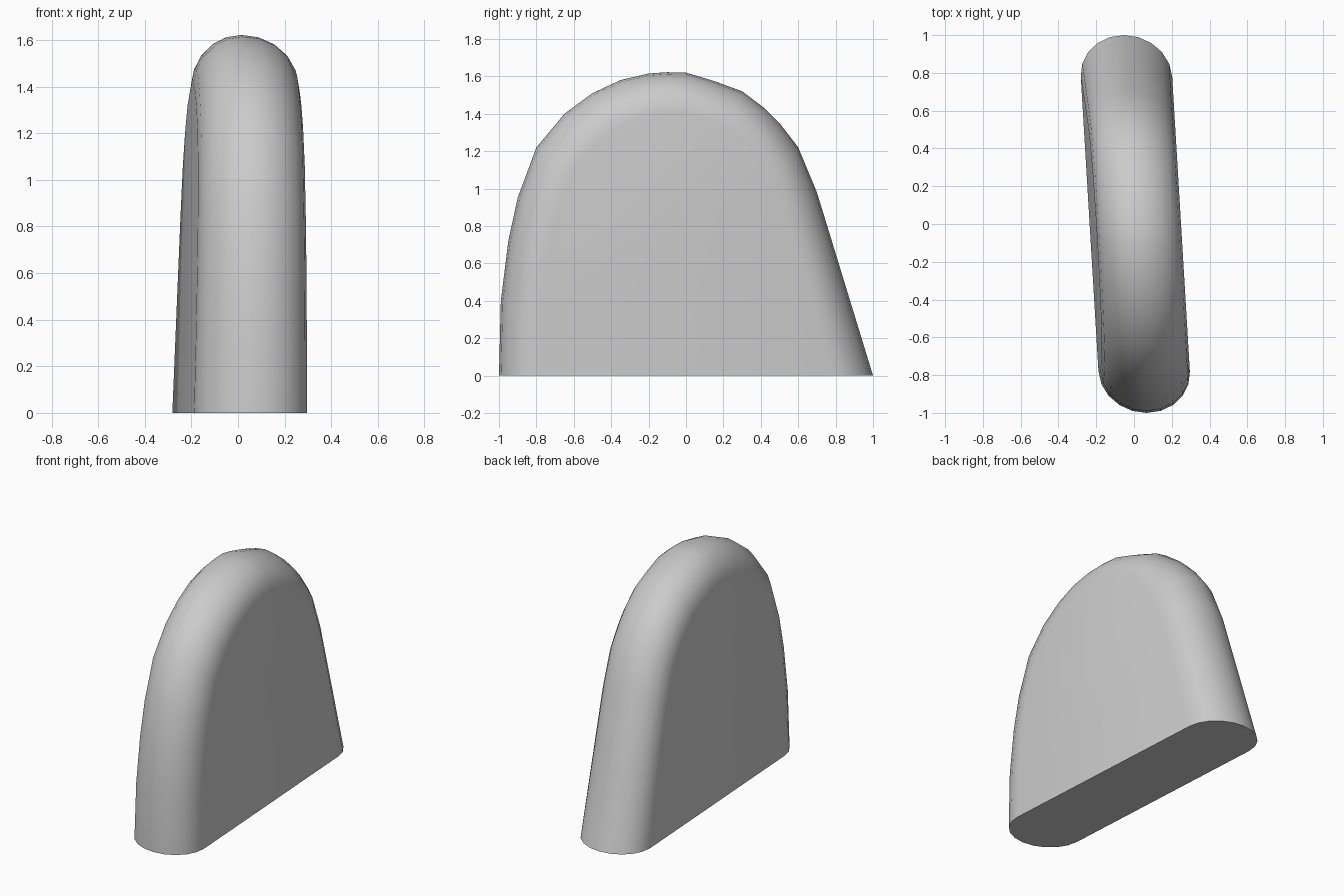
import bpy
import bmesh
from math import sin, cos, pi

cube = bpy.data.objects.get("Cube")
if cube:
    bpy.data.objects.remove(cube, do_unlink=True)

# Stone material
stone = bpy.data.materials.new("plain grey")
stone.use_nodes = True
grey = (0.6, 0.6, 0.6, 1)
stone.diffuse_color = grey
stone.node_tree.nodes["Principled BSDF"].inputs["Base Color"].default_value = grey

# Side outline (y, z): upright front, domed top, sloping back
OUTLINE = [(-1, 0), (-0.99, 0.4), (-0.95, 0.72), (-0.9, 0.95), (-0.8, 1.22),
           (-0.65, 1.4), (-0.5, 1.51), (-0.35, 1.58), (-0.2, 1.615),
           (-0.1, 1.622), (0, 1.62), (0.15, 1.575), (0.3, 1.52), (0.42, 1.43),
           (0.5, 1.35), (0.6, 1.22), (0.7, 0.98), (0.85, 0.49), (1, 0)]
STEPS = 10
HALF_WIDTH = 0.242


def ring_point(y, z, angle):
    """Outline point shrunk and moved sideways for a rounded rim."""
    inset = 1 - cos(angle)
    side = sin(angle)
    y *= 1 - 0.22 * inset
    z *= 1 - 0.13 * inset
    lean = 0.025 * z * max(0, -side)
    return (0.007 + side * HALF_WIDTH - 0.06 * y + lean, y, z)


# Slab body: outlines lofted across the width, with flat sides and base
bm = bmesh.new()
rings = []
for i in range(STEPS + 1):
    angle = -pi / 2 + pi * i / STEPS
    rings.append([bm.verts.new(ring_point(y, z, angle)) for y, z in OUTLINE])
for a, b in zip(rings, rings[1:]):
    for j in range(len(OUTLINE) - 1):
        bm.faces.new((a[j], a[j + 1], b[j + 1], b[j]))
bm.faces.new(rings[0])
bm.faces.new(rings[-1])
bm.faces.new([r[0] for r in rings] + [r[-1] for r in reversed(rings)])
bmesh.ops.recalc_face_normals(bm, faces=bm.faces)

mesh = bpy.data.meshes.new("rounded_slab")
bm.to_mesh(mesh)
bm.free()
mesh.materials.append(stone)
slab = bpy.data.objects.new("rounded_slab", mesh)
bpy.context.collection.objects.link(slab)
bpy.context.view_layer.objects.active = slab
slab.select_set(True)
bpy.ops.object.shade_smooth_by_angle(angle=pi / 5)
